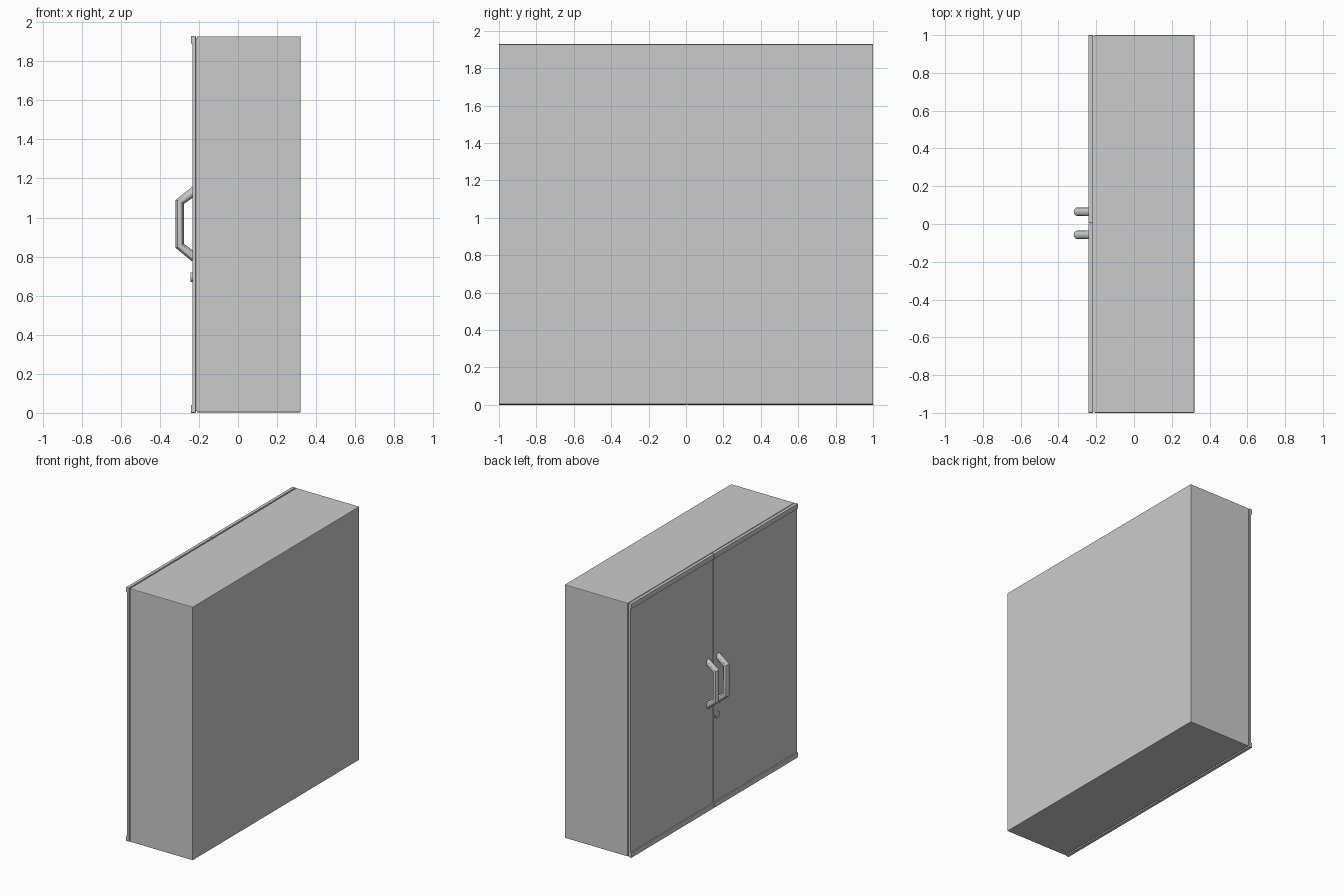
import bpy
from mathutils import Vector

if "Cube" in bpy.data.objects:
    bpy.data.objects.remove(bpy.data.objects["Cube"])


def box(name, lo, hi, bevel=0.0):
    lo, hi = Vector(lo), Vector(hi)
    bpy.ops.mesh.primitive_cube_add(size=1, location=(lo + hi) / 2)
    o = bpy.context.object
    o.name = name
    o.scale = hi - lo
    bpy.ops.object.transform_apply(location=False, rotation=False, scale=True)
    if bevel:
        m = o.modifiers.new("edge", "BEVEL")
        m.width = bevel
        m.segments = 2
    return o


H = 1.93
SPLIT = 0.004

# Carcass, with a recessed seal strip that leaves a shadow gap behind the doors
box("cabinet_body", (-0.21, -1, 0.003), (0.32, 1, H - 0.002), 0.004)
box("door_seal", (-0.219, -0.992, 0.01), (-0.205, 0.992, H - 0.01))

for side, y0, y1 in (("right", -1, SPLIT - 0.0015), ("left", SPLIT + 0.0015, 1)):
    # Door leaf with raised rails along its top and bottom
    box(side + "_door", (-0.233, y0, 0.001), (-0.216, y1, H - 0.001), 0.002)
    box(side + "_top_rail", (-0.241, y0, H - 0.04), (-0.216, y1, H), 0.003)
    box(side + "_bottom_rail", (-0.241, y0, 0), (-0.216, y1, 0.04), 0.003)

    # Bent tube handle
    y = SPLIT + (0.061 if side == "left" else -0.061)
    path = [(-0.222, 1.137), (-0.298, 1.08), (-0.298, 0.855), (-0.222, 0.795)]
    curve = bpy.data.curves.new(side + "_handle", "CURVE")
    curve.dimensions = "3D"
    curve.bevel_depth = 0.0235
    curve.bevel_resolution = 4
    curve.use_fill_caps = True
    spline = curve.splines.new("POLY")
    spline.points.add(len(path) - 1)
    for p, (x, z) in zip(spline.points, path):
        p.co = (x, y, z, 1)
    handle = bpy.data.objects.new(side + "_handle", curve)
    bpy.context.collection.objects.link(handle)
    bpy.ops.object.select_all(action="DESELECT")
    handle.select_set(True)
    bpy.context.view_layer.objects.active = handle
    bpy.ops.object.convert(target="MESH")
    bpy.ops.object.shade_smooth_by_angle()

# Round lock below the handles
bpy.ops.mesh.primitive_cylinder_add(vertices=24, radius=0.024, depth=0.015,
                                    location=(-0.2345, -0.035, 0.695),
                                    rotation=(0, 1.570796, 0))
bpy.context.object.name = "lock"
bpy.ops.object.shade_smooth_by_angle()
